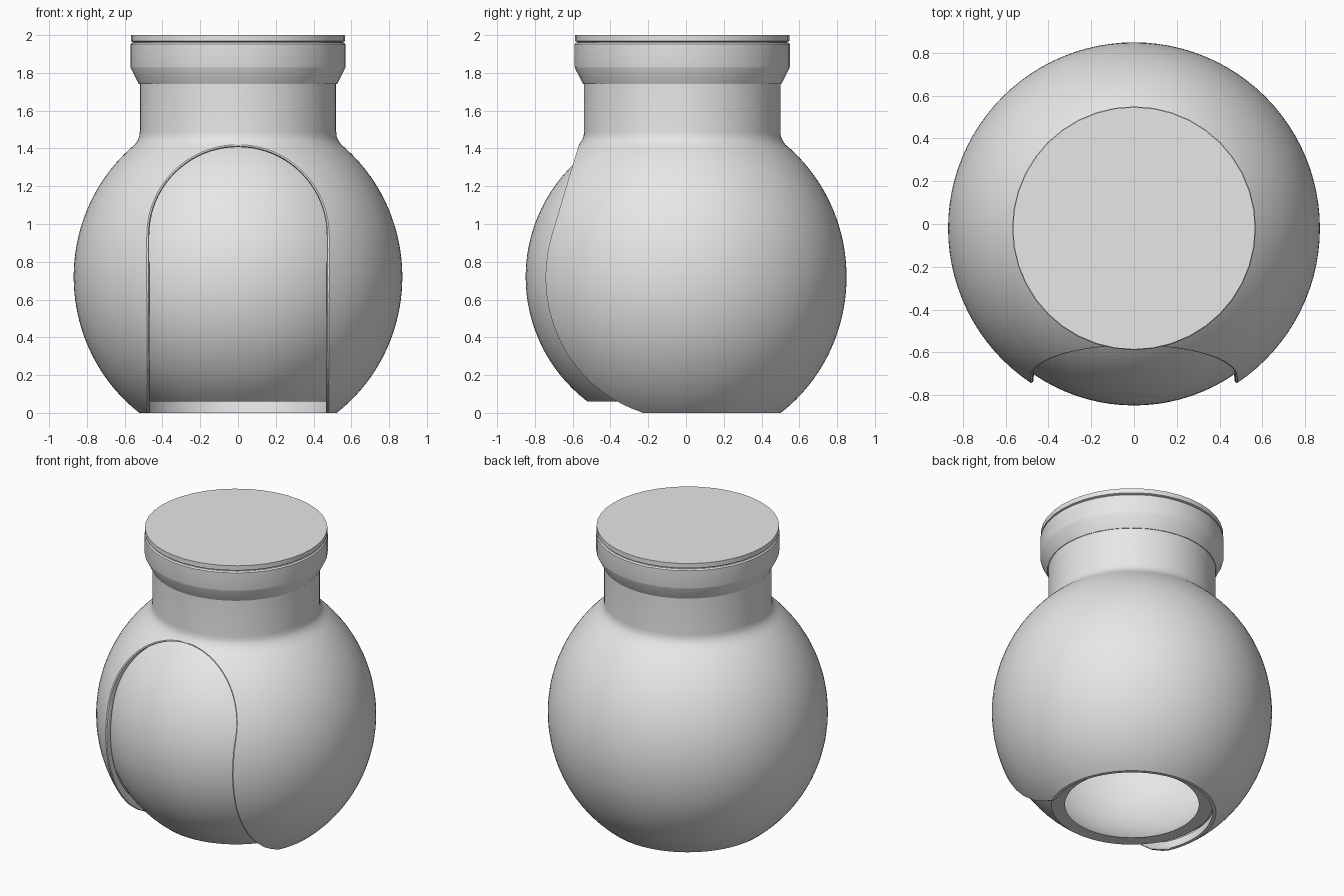
import bpy, bmesh, math

if "Cube" in bpy.data.objects:
    bpy.data.objects.remove(bpy.data.objects["Cube"])

CY = -0.02          # y of the vertical axis
ZC = 0.72           # height of the globe centre

grey = bpy.data.materials.new("light_grey")
grey.diffuse_color = (0.8, 0.8, 0.8, 1)
grey.use_nodes = True
grey.node_tree.nodes["Principled BSDF"].inputs["Base Color"].default_value = grey.diffuse_color


def finish(name, bm, smooth=True):
    bmesh.ops.recalc_face_normals(bm, faces=bm.faces)
    me = bpy.data.meshes.new(name)
    bm.to_mesh(me)
    bm.free()
    me.materials.append(grey)
    ob = bpy.data.objects.new(name, me)
    bpy.context.collection.objects.link(ob)
    ob.location.y = CY
    if smooth:
        shade(ob)
    return ob


def shade(ob):
    bpy.ops.object.select_all(action='DESELECT')
    ob.select_set(True)
    bpy.context.view_layer.objects.active = ob
    bpy.ops.object.shade_smooth_by_angle(angle=math.radians(30))


def lathe(name, profile, seg, closed=False, smooth=True):
    """Spin (radius, z) points around the vertical axis."""
    bm = bmesh.new()
    rings = []
    for r, z in profile:
        if r < 1e-5:
            rings.append([bm.verts.new((0, 0, z))] * seg)
        else:
            rings.append([bm.verts.new((r * math.cos(2 * math.pi * i / seg),
                                        r * math.sin(2 * math.pi * i / seg), z))
                          for i in range(seg)])
    pairs = list(zip(rings, rings[1:]))
    if closed:
        pairs.append((rings[-1], rings[0]))
    for a, b in pairs:
        for i in range(seg):
            j = (i + 1) % seg
            vs = list(dict.fromkeys((a[i], a[j], b[j], b[i])))
            if len(vs) > 2:
                bm.faces.new(vs)
    return finish(name, bm, smooth)


def globe(rx, rz, z0, z1, n):
    """Profile of an ellipsoid between two heights."""
    a0, a1 = (math.asin(max(-1, min(1, (z - ZC) / rz))) for z in (z0, z1))
    return [(rx * math.cos(a0 + (a1 - a0) * i / n),
             ZC + rz * math.sin(a0 + (a1 - a0) * i / n)) for i in range(n + 1)]


# Outer globe with neck, hollow inside
outer = globe(0.87, 0.9, 0.0, 1.42, 44)
neck = [(0.53, 1.445), (0.522, 1.465), (0.52, 1.49), (0.52, 1.76), (0, 1.76)]
inner = globe(0.835, 0.835, 0.09, ZC + 0.835, 36)[::-1]
inner[0] = (0, ZC + 0.835)
shell = lathe("outer_globe", outer + neck + inner + [(0.51, 0.06), (0.5, 0.0)],
              96, closed=True)


# Arched opening cut through the front, with a softened lip
def arch(off):
    w, top = 0.465 + off, 0.94
    n = 40
    pts = [(w, -0.1)] + [(w + 0.005 * math.sin(math.pi * k / 24), top * k / 12)
                         for k in range(12)]
    pts += [((w + 0.005) * math.cos(math.pi * k / n),
             top + (w + 0.002) * math.sin(math.pi * k / n)) for k in range(n + 1)]
    return pts + [(-x, z) for x, z in pts[12::-1]]


def front_y(x, z, grow):
    rx, rz = 0.87 + grow, 0.9 + grow
    t = 1 - ((max(z, 0) - ZC) / rz) ** 2
    return -math.sqrt(max(rx * rx * t - x * x, 0.02))


bm = bmesh.new()
rings = []
for off, grow in ((0, None), (0, -0.018), (0.005, -0.006), (0.016, 0.002), (0.016, 9)):
    ring = []
    for x, z in arch(off):
        y = -0.1 if grow is None else -1.3 if grow == 9 else front_y(x, z, grow)
        ring.append(bm.verts.new((x, y, z)))
    rings.append(ring)
for a, b in zip(rings, rings[1:]):
    for i in range(len(a)):
        j = (i + 1) % len(a)
        bm.faces.new((a[i], a[j], b[j], b[i]))
bm.faces.new(rings[0])
bm.faces.new(rings[-1])
cutter = finish("arch_cutter", bm, False)
cutter.hide_render = True
cutter.hide_viewport = True

cut = shell.modifiers.new("arch_opening", 'BOOLEAN')
cut.operation = 'DIFFERENCE'
cut.solver = 'EXACT'
cut.object = cutter
# Apply the cut so that smoothing follows the new edges
dg = bpy.context.evaluated_depsgraph_get()
cut_mesh = bpy.data.meshes.new_from_object(shell.evaluated_get(dg))
shell.modifiers.clear()
shell.data = cut_mesh
shade(shell)

# Inner globe seen through the arch, open underneath
ball_out = globe(0.829, 0.829, 0.06, ZC + 0.829, 40)
ball_in = globe(0.78, 0.78, 0.06, ZC + 0.78, 40)[::-1]
ball_out[-1] = (0, ZC + 0.829)
ball_in[0] = (0, ZC + 0.78)
lathe("inner_globe", ball_out + ball_in, 96, closed=True)

# Flared collar and flat lid
lathe("collar", [(0, 1.74), (0.525, 1.74), (0.568, 1.825), (0.57, 1.835),
                 (0.57, 1.952), (0.562, 1.96), (0, 1.96)], 40)
lathe("lid", [(0, 1.95), (0.555, 1.95), (0.555, 1.964), (0.567, 1.968),
              (0.567, 2.0), (0, 2.0)], 40)
